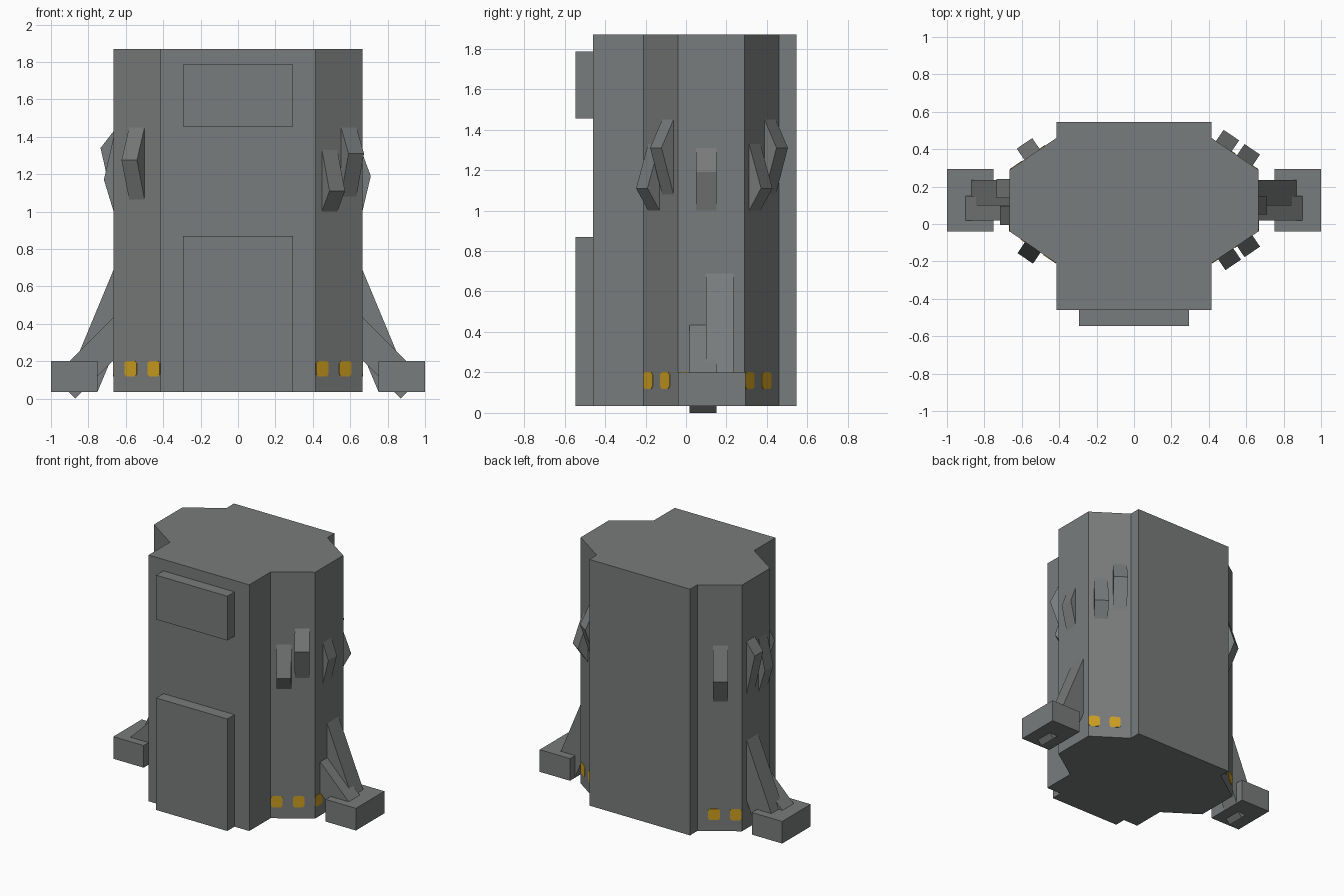
import bpy
from math import atan2
from mathutils import Matrix, Vector

cube = bpy.data.objects.get("Cube")
if cube:
    bpy.data.objects.remove(cube, do_unlink=True)


def material(name, rgb):
    m = bpy.data.materials.new(name)
    m.use_nodes = True
    color = (*rgb, 1)
    m.diffuse_color = color
    m.node_tree.nodes["Principled BSDF"].inputs["Base Color"].default_value = color
    return m


GREY = material("steel grey", (0.19, 0.2, 0.2))
AMBER = material("amber light", (0.6, 0.34, 0.015))


def prism(name, outline, depth, matrix=Matrix(), mat=GREY):
    """Extrude a counter-clockwise 2D outline along local z from 0 to depth."""
    n = len(outline)
    verts = [(x, y, z) for z in (0, depth) for x, y in outline]
    faces = [tuple(reversed(range(n))), tuple(range(n, 2 * n))]
    faces += [(i, (i + 1) % n, n + (i + 1) % n, n + i) for i in range(n)]
    mesh = bpy.data.meshes.new(name)
    mesh.from_pydata(verts, [], faces)
    mesh.transform(matrix)
    mesh.materials.append(mat)
    obj = bpy.data.objects.new(name, mesh)
    bpy.context.collection.objects.link(obj)
    return obj


def box(name, x0, x1, y0, y1, z0, z1):
    rect = [(x0, y0), (x1, y0), (x1, y1), (x0, y1)]
    return prism(name, rect, z1 - z0, Matrix.Translation((0, 0, z0)))


# Hull: one stepped plan outline, mirrored across x
half = [(0.415, -0.46), (0.415, -0.21), (0.665, -0.04),
        (0.665, 0.29), (0.415, 0.46), (0.415, 0.545)]
hull = half + [(-x, y) for x, y in reversed(half)]
prism("hull", hull, 1.835, Matrix.Translation((0, 0, 0.035)))

# Raised front panels
box("upper_front_panel", -0.293, 0.293, -0.545, -0.45, 1.455, 1.785)
box("lower_front_panel", -0.293, 0.293, -0.545, -0.45, 0.035, 0.87)


def strut(name, side, outline, y0, y1):
    """Extrude an x-z outline between y0 and y1 on one side."""
    pts = [(side * x, z) for x, z in outline]
    if side < 0:
        pts.reverse()
    frame = Matrix(((1, 0, 0, 0), (0, 0, -1, y1), (0, 1, 0, 0), (0, 0, 0, 1)))
    prism(name, pts, y1 - y0, frame)


# Feet with their steep and shallow struts
for side, label in ((1, "left"), (-1, "right")):
    x0, x1 = sorted((side * 0.75, side))
    box(label + "_foot", x0, x1, -0.04, 0.295, 0.035, 0.2)
    strut(label + "_steep_strut", side,
          [(0.75, 0.04), (0.91, 0.1), (0.64, 0.75), (0.48, 0.68)], 0.1, 0.235)
    strut(label + "_shallow_strut", side,
          [(0.87, 0), (0.985, 0.115), (0.6, 0.5), (0.485, 0.385)], 0.018, 0.15)


def wall(side, face, t):
    """Point on a hull wall and its outward normal; t is |x| on slants, y on sides."""
    if face == "side":
        return Vector((side * 0.665, t, 0)), Vector((side, 0, 0))
    rise = (0.665 - t) * 0.68
    sign = -1 if face == "front" else 1
    y = -0.04 - rise if face == "front" else 0.29 + rise
    return Vector((side * t, y, 0)), Vector((side * 0.68, sign, 0)).normalized()


def wall_frame(side, face, t):
    """Local x runs outward, local y along the wall, local z up."""
    point, normal = wall(side, face, t)
    return Matrix.Translation(point) @ Matrix.Rotation(atan2(normal.y, normal.x), 4, "Z")


# Wedge-shaped fins: side, wall, position, bottom, peak, top, depth
fins = [
    (1, "front", 0.49, 1.0, 1.11, 1.33, 0.072),
    (1, "front", 0.592, 1.08, 1.31, 1.45, 0.072),
    (1, "side", 0.1, 1.0, 1.19, 1.31, 0.045),
    (1, "back", 0.592, 1.0, 1.11, 1.33, 0.072),
    (1, "back", 0.48, 1.08, 1.31, 1.45, 0.072),
    (-1, "front", 0.541, 1.065, 1.275, 1.45, 0.072),
    (-1, "side", 0.045, 1.0, 1.17, 1.4, 0.052),
    (-1, "side", 0.19, 1.03, 1.34, 1.43, 0.07),
    (-1, "back", 0.545, 1.0, 1.18, 1.42, 0.072),
]
upright = Matrix(((1, 0, 0, 0), (0, 0, -1, 0.05), (0, 1, 0, 0), (0, 0, 0, 1)))
for i, (side, face, t, low, peak, top, depth) in enumerate(fins):
    prism(f"fin_{i + 1}", [(-0.01, low), (0, low), (depth, peak), (0, top), (-0.01, top)],
          0.1, wall_frame(side, face, t) @ upright)

# Marker lights: chamfered thin plates around the base
w, h, c = 0.04, 0.042, 0.013
plate = [(w, c - h), (w, h - c), (w - c, h), (c - w, h),
         (-w, h - c), (-w, c - h), (c - w, -h), (w - c, -h)]
outward = Matrix(((0, 0, 1, 0), (1, 0, 0, 0), (0, 1, 0, 0.16), (0, 0, 0, 1)))
spots = {"front": (0.45, 0.573), "side": (0.0, 0.15), "back": (0.508, 0.63)}
for side, label in ((1, "left"), (-1, "right")):
    for face, places in spots.items():
        for k, t in enumerate(places):
            prism(f"{label}_{face}_light_{k + 1}", plate, 0.003,
                  wall_frame(side, face, t) @ outward, AMBER)
